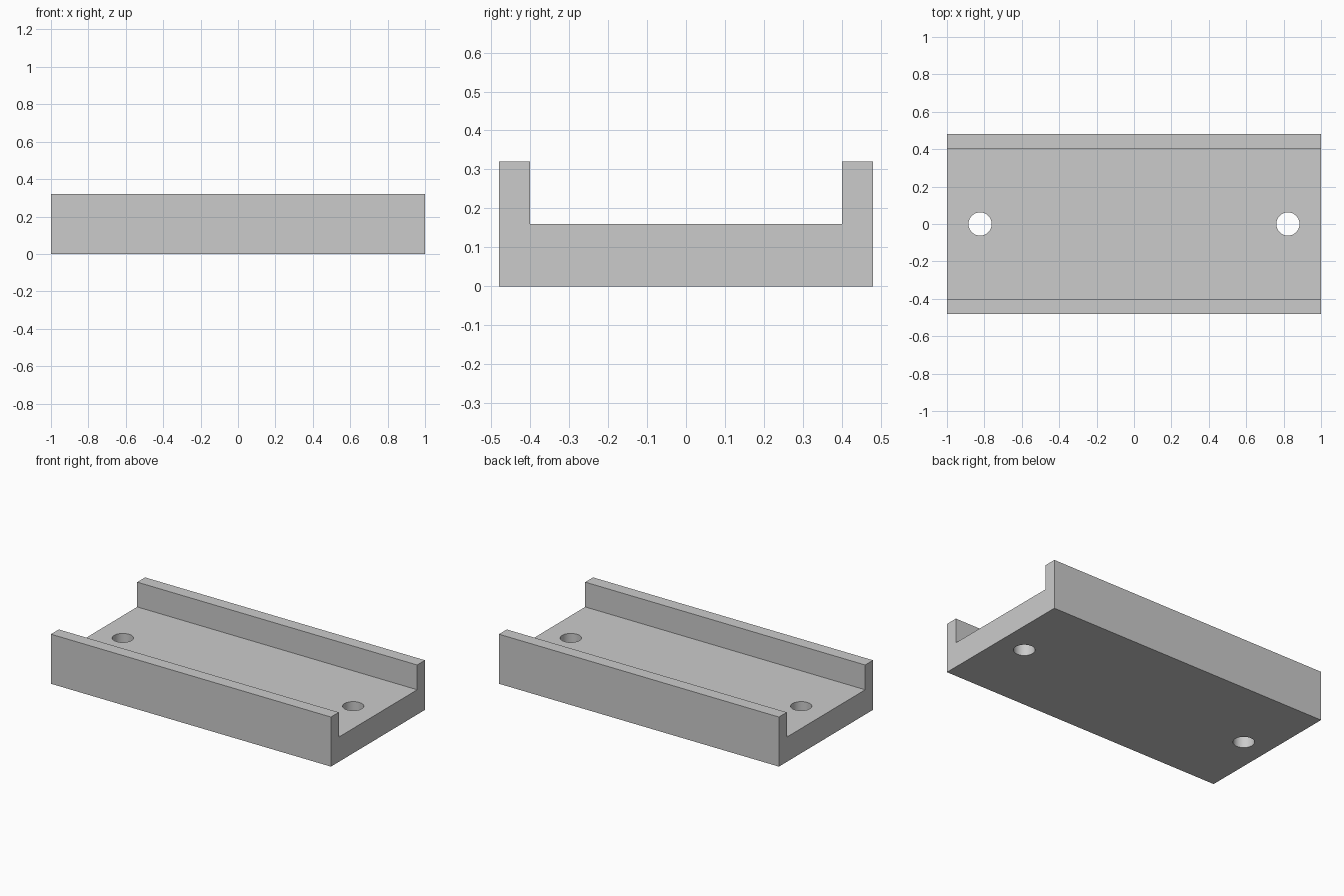
import bpy
import bmesh

cube = bpy.data.objects.get("Cube")
if cube:
    bpy.data.objects.remove(cube, do_unlink=True)

LENGTH, HALF_WIDTH, HEIGHT = 2.0, 0.48, 0.32
INNER_HALF, FLOOR = 0.40, 0.16
HOLE_X, HOLE_RADIUS = 0.823, 0.062

grey = bpy.data.materials.new("light grey")
grey.use_nodes = True
colour = (0.6, 0.6, 0.6, 1)
grey.diffuse_color = colour
grey.node_tree.nodes["Principled BSDF"].inputs["Base Color"].default_value = colour

# Channel: U-shaped profile swept along x
half = [(HALF_WIDTH, 0), (HALF_WIDTH, HEIGHT), (INNER_HALF, HEIGHT), (INNER_HALF, FLOOR)]
profile = half + [(-y, z) for y, z in reversed(half)]
bm = bmesh.new()
end = bm.faces.new([bm.verts.new((-LENGTH / 2, y, z)) for y, z in profile])
swept = bmesh.ops.extrude_face_region(bm, geom=[end])["geom"]
bmesh.ops.translate(bm, vec=(LENGTH, 0, 0),
                    verts=[v for v in swept if isinstance(v, bmesh.types.BMVert)])
bmesh.ops.recalc_face_normals(bm, faces=bm.faces)
mesh = bpy.data.meshes.new("channel_base")
bm.to_mesh(mesh)
bm.free()
mesh.materials.append(grey)
channel = bpy.data.objects.new("channel_base", mesh)
bpy.context.collection.objects.link(channel)

# Mounting holes through the floor, one near each end
cutters = []
for side, name in ((-1, "right"), (1, "left")):
    bpy.ops.mesh.primitive_cylinder_add(vertices=64, radius=HOLE_RADIUS, depth=1,
                                        location=(side * HOLE_X, 0, 0))
    cutter = bpy.context.object
    cutter.name = name + "_hole_cutter"
    cutter.data.materials.append(grey)
    cutters.append(cutter)
    cut = channel.modifiers.new(name + "_hole", "BOOLEAN")
    cut.operation = "DIFFERENCE"
    cut.solver = "EXACT"
    cut.object = cutter

# Apply the cuts, remove the cutters and smooth the round hole walls
bpy.ops.object.select_all(action="DESELECT")
channel.select_set(True)
bpy.context.view_layer.objects.active = channel
for name in [m.name for m in channel.modifiers]:
    bpy.ops.object.modifier_apply(modifier=name)
for cutter in cutters:
    bpy.data.objects.remove(cutter, do_unlink=True)
bpy.ops.object.shade_smooth_by_angle()
